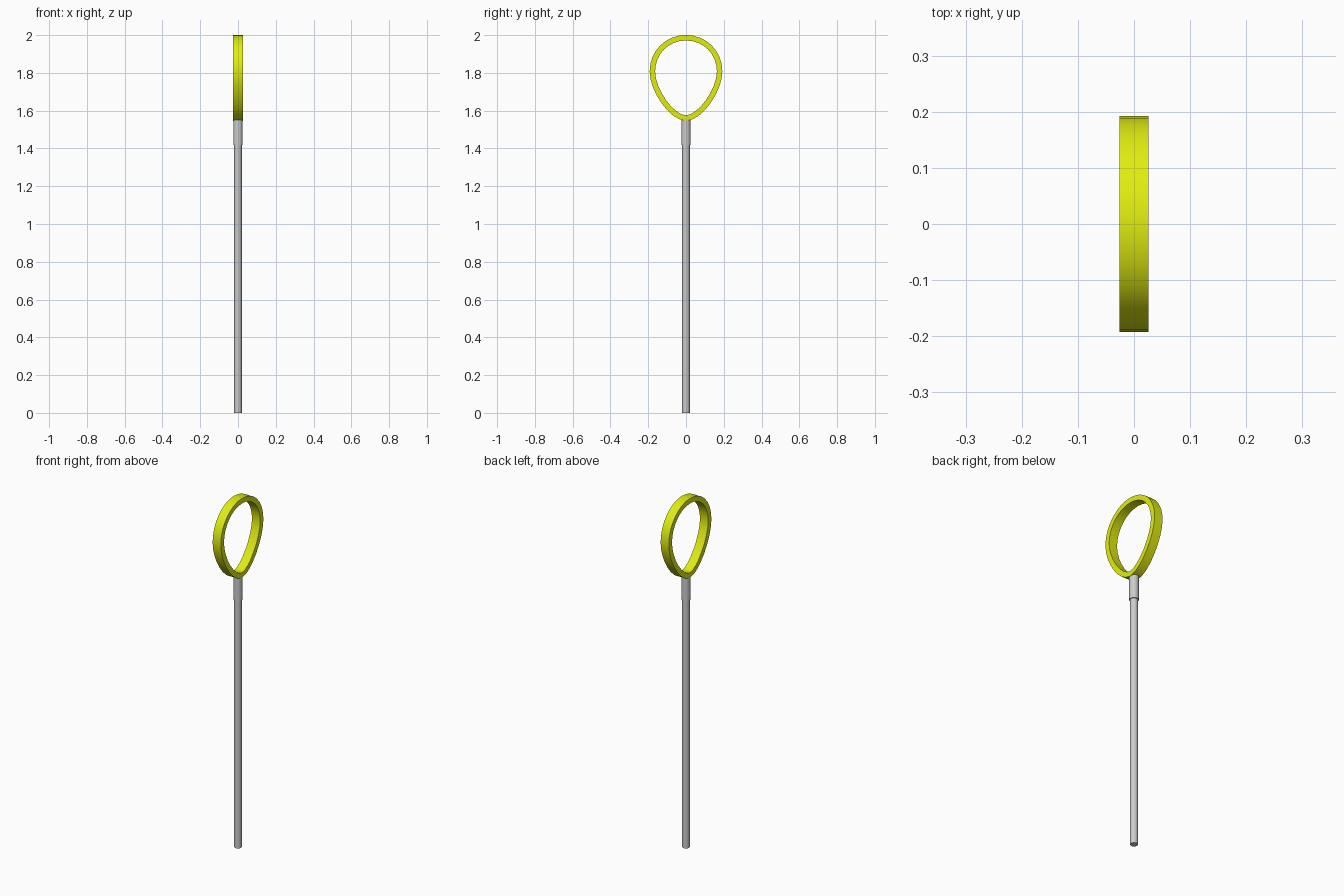
import bpy, bmesh
from mathutils import Vector
from mathutils.geometry import interpolate_bezier

if "Cube" in bpy.data.objects:
    bpy.data.objects.remove(bpy.data.objects["Cube"])


def smooth(obj):
    bpy.ops.object.select_all(action='DESELECT')
    obj.select_set(True)
    bpy.context.view_layer.objects.active = obj
    bpy.ops.object.shade_smooth_by_angle()


def rod(name, radius, z0, z1):
    bpy.ops.mesh.primitive_cylinder_add(vertices=24, radius=radius, depth=z1 - z0,
                                        location=(0, 0, (z0 + z1) / 2))
    obj = bpy.context.object
    obj.name = name
    smooth(obj)


# Pole and the wider sleeve under the hoop
rod("pole", 0.02, 0, 1.45)
rod("sleeve", 0.0245, 1.418, 1.556)

# Egg-shaped centre line of the hoop: half outline, then mirrored
V = lambda y, z: Vector((y, z, 0))
side = V(0.178, 1.808)
upper = interpolate_bezier(V(0, 1.986), V(0.1, 1.986), V(0.178, 1.908), side, 9)
lower = interpolate_bezier(side, V(0.178, 1.708), V(0.075, 1.561), V(0, 1.561), 9)
half = upper + lower[1:]
path = half + [V(-p.x, p.y) for p in half[-2:0:-1]]

# Sweep a rectangular section around the centre line
bm = bmesh.new()
rings = []
n = len(path)
for i, p in enumerate(path):
    t = (path[(i + 1) % n] - path[i - 1]).normalized()
    out = V(-t.y, t.x) * 0.0145
    rings.append([bm.verts.new((x, p.x + s * out.x, p.y + s * out.y))
                  for x, s in ((-0.026, -1), (0.026, -1), (0.026, 1), (-0.026, 1))])
for i in range(n):
    a, b = rings[i], rings[(i + 1) % n]
    for k in range(4):
        m = (k + 1) % 4
        bm.faces.new((a[k], a[m], b[m], b[k]))
bmesh.ops.recalc_face_normals(bm, faces=bm.faces)
mesh = bpy.data.meshes.new("hoop")
bm.to_mesh(mesh)
bm.free()
hoop = bpy.data.objects.new("hoop", mesh)
bpy.context.collection.objects.link(hoop)
smooth(hoop)

yellow = bpy.data.materials.new("yellow")
yellow.diffuse_color = (0.75, 0.85, 0.005, 1)
yellow.use_nodes = True
yellow.node_tree.nodes["Principled BSDF"].inputs["Base Color"].default_value = yellow.diffuse_color
mesh.materials.append(yellow)
